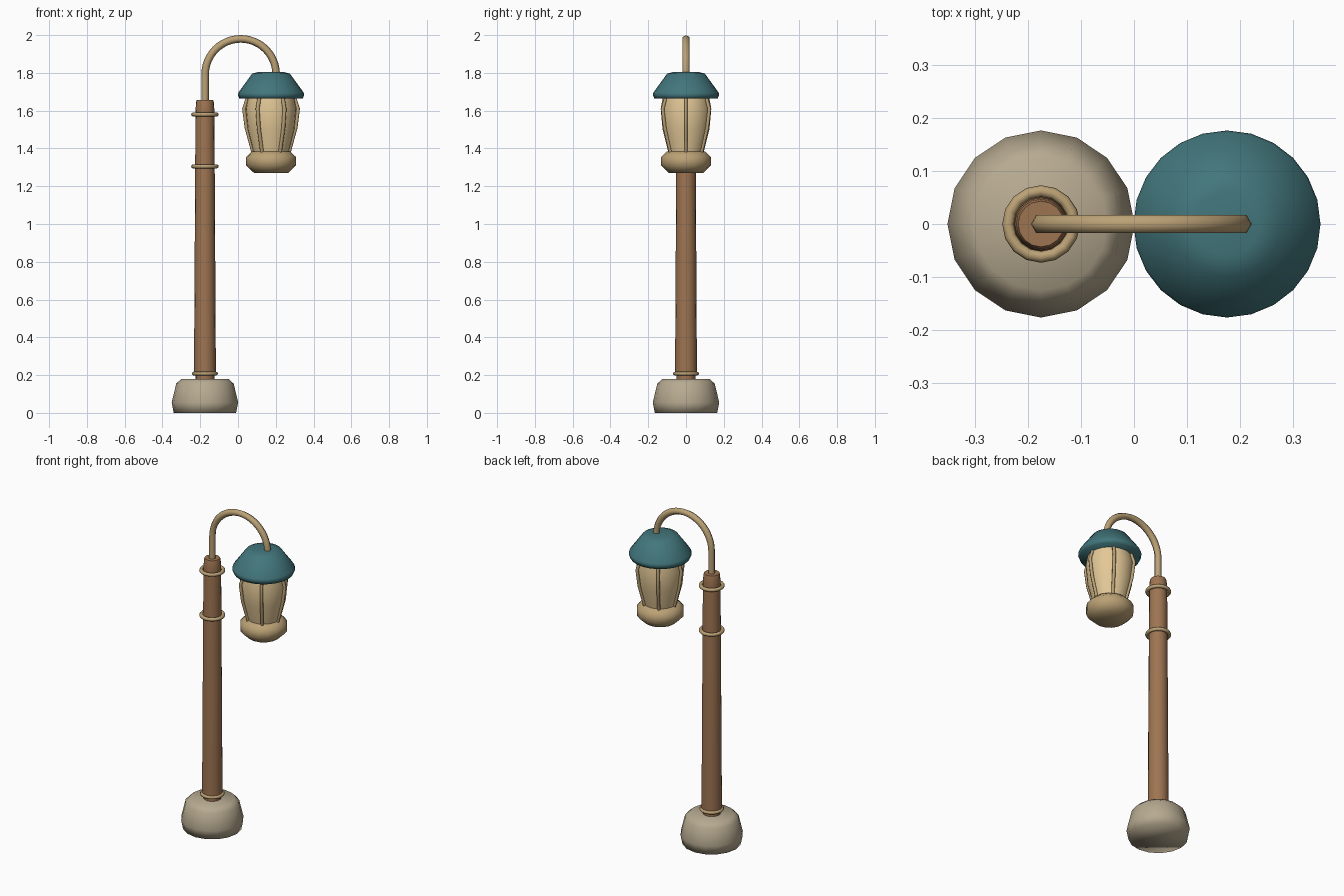
import bpy, bmesh
from math import sin, cos, pi, radians
from mathutils import Vector, Matrix

cube = bpy.data.objects.get("Cube")
if cube:
    bpy.data.objects.remove(cube)

POST_X, LAMP_X = -0.175, 0.175


def material(name, rgb):
    m = bpy.data.materials.new(name)
    m.use_nodes = True
    m.diffuse_color = (*rgb, 1)
    m.node_tree.nodes["Principled BSDF"].inputs["Base Color"].default_value = (*rgb, 1)
    return m


stone = material("stone", (0.47, 0.40, 0.28))
wood = material("brown_wood", (0.34, 0.175, 0.083))
brass = material("dull_brass", (0.50, 0.36, 0.18))
teal = material("teal", (0.054, 0.18, 0.20))
glass = material("warm_glass", (0.77, 0.58, 0.31))


def finish(name, bm, mat, x, sharp=None):
    """Turn a bmesh into a smooth-shaded object standing at x."""
    bmesh.ops.recalc_face_normals(bm, faces=bm.faces)
    for f in bm.faces:
        f.smooth = True
    for e in bm.edges:
        if sharp and len(e.link_faces) == 2 and e.calc_face_angle() > radians(sharp):
            e.smooth = False
    mesh = bpy.data.meshes.new(name)
    bm.to_mesh(mesh)
    bm.free()
    mesh.materials.append(mat)
    obj = bpy.data.objects.new(name, mesh)
    obj.location.x = x
    bpy.context.collection.objects.link(obj)
    return obj


def bridge(bm, rings, closed=False):
    """Join neighbouring rings with quads."""
    pairs = list(zip(rings, rings[1:]))
    if closed:
        pairs.append((rings[-1], rings[0]))
    for a, b in pairs:
        n = len(a)
        for i in range(n):
            j = (i + 1) % n
            bm.faces.new((a[i], a[j], b[j], b[i]))
    if not closed:
        bm.faces.new(rings[0])
        bm.faces.new(rings[-1])


def lathe(name, profile, mat, x, sides=16, sharp=None, closed=False):
    """Revolve (radius, height) points around the vertical axis."""
    bm = bmesh.new()
    rings = [[bm.verts.new((r * cos(2 * pi * i / sides), r * sin(2 * pi * i / sides), z))
              for i in range(sides)] for r, z in profile]
    bridge(bm, rings, closed)
    return finish(name, bm, mat, x, sharp)


def tube(name, path, radius, mat, x, turn=0.0, sides=6):
    """Sweep a polygon along (x, z) points, then turn it about z."""
    pts = [Vector((px, 0, pz)) for px, pz in path]
    side = Vector((0, 1, 0))
    bm = bmesh.new()
    rings = []
    for k, p in enumerate(pts):
        tangent = (pts[min(k + 1, len(pts) - 1)] - pts[max(k - 1, 0)]).normalized()
        out = side.cross(tangent)
        rings.append([bm.verts.new(p + radius * (out * cos(2 * pi * i / sides)
                                                 + side * sin(2 * pi * i / sides)))
                      for i in range(sides)])
    bridge(bm, rings)
    bmesh.ops.rotate(bm, verts=bm.verts, matrix=Matrix.Rotation(turn, 3, 'Z'))
    return finish(name, bm, mat, x, 70)


def ring(name, radius, z, thick):
    """Round band around the post."""
    section = [(radius + thick * cos(2 * pi * i / 8), z + thick * sin(2 * pi * i / 8))
               for i in range(8)]
    return lathe(name, section, brass, POST_X, closed=True)


# Foot and post
lathe("stone_base", [(0.165, 0), (0.176, 0.055), (0.152, 0.155), (0.125, 0.18)],
      stone, POST_X)
lathe("post", [(0.05, 0.15), (0.05, 0.198), (0.058, 0.205), (0.05, 1.6),
               (0.047, 1.645), (0.043, 1.657)], wood, POST_X, sharp=40)
ring("lower_band", 0.059, 0.208, 0.01)
ring("middle_band", 0.062, 1.305, 0.011)
ring("upper_band", 0.062, 1.58, 0.011)

# Curved arm from the post to the lamp
bend, top = 0.188, 1.792
arc = [(bend - bend * cos(pi * i / 24), top + bend * sin(pi * i / 24)) for i in range(25)]
tube("curved_arm", [(0, 1.6)] + arc + [(2 * bend, top - 0.02)], 0.02, brass, POST_X + 0.001)

# Lantern
lathe("lamp_shade", [(0.168, 1.664), (0.176, 1.685), (0.172, 1.697),
                     (0.1, 1.796), (0.06, 1.806)], teal, LAMP_X, sides=24)
lathe("lamp_glass", [(0.09, 1.36), (0.096, 1.39), (0.124, 1.5), (0.134, 1.61),
                     (0.122, 1.675)], glass, LAMP_X, sides=24, sharp=60)
lathe("lamp_collar", [(0.09, 1.27), (0.132, 1.31), (0.132, 1.355), (0.1, 1.385)],
      brass, LAMP_X)
for n in range(6):
    tube(f"lamp_rib_{n + 1}", [(0.092, 1.37), (0.108, 1.43), (0.13, 1.51), (0.143, 1.61),
                               (0.12, 1.68)], 0.01, brass, LAMP_X, turn=n * pi / 3)
